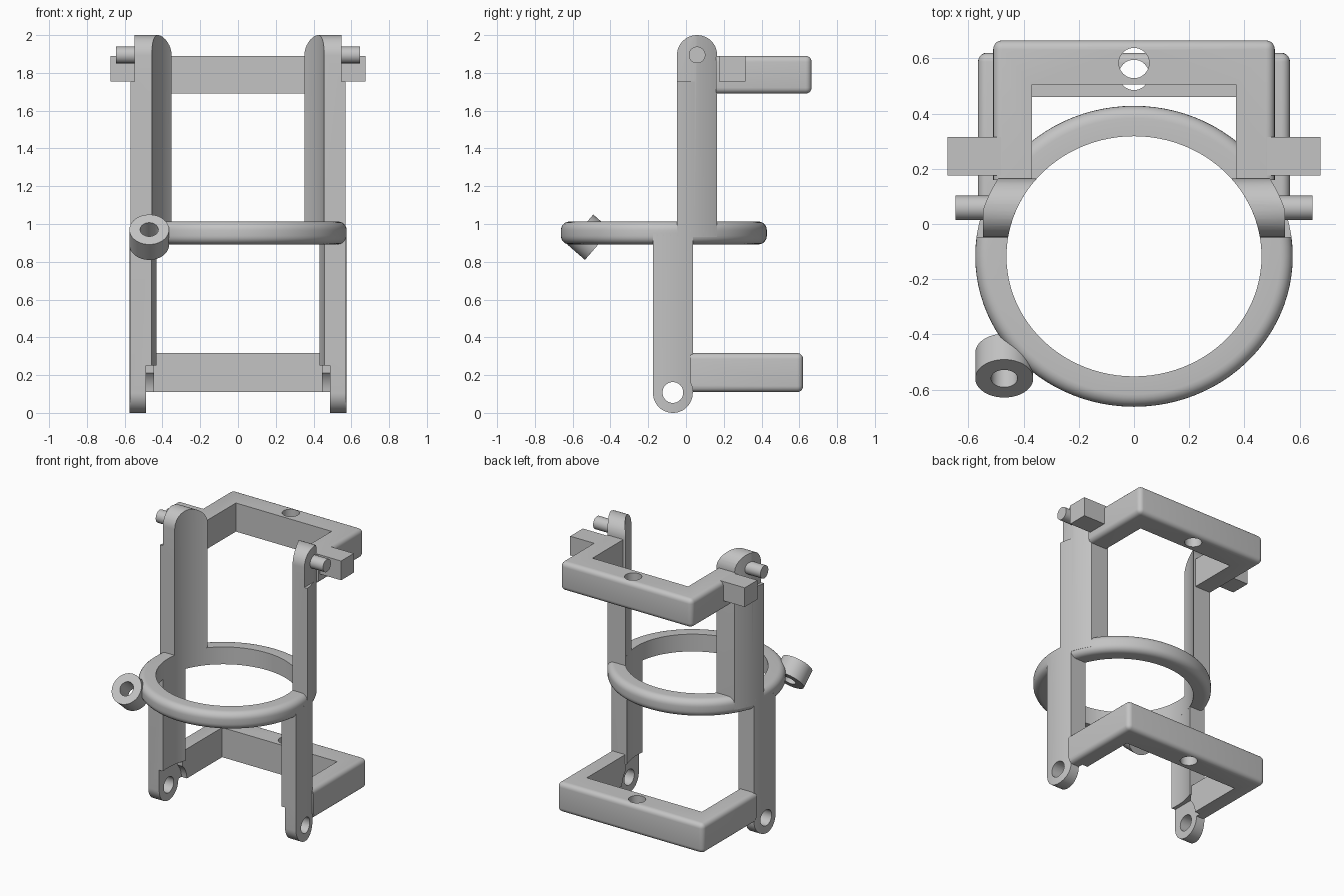
import bpy, bmesh, math

if "Cube" in bpy.data.objects:
    bpy.data.objects.remove(bpy.data.objects["Cube"])

grey = bpy.data.materials.new("plain grey")
grey.diffuse_color = (0.55, 0.55, 0.55, 1)
grey.use_nodes = True
grey.node_tree.nodes["Principled BSDF"].inputs["Base Color"].default_value = grey.diffuse_color

CY = -0.117                       # ring centre in y
OX, OY, IX, IY = 0.575, 0.545, 0.462, 0.435   # ring outer / inner radii


def finish(name, bm):
    bmesh.ops.recalc_face_normals(bm, faces=bm.faces[:])
    me = bpy.data.meshes.new(name)
    bm.to_mesh(me)
    bm.free()
    ob = bpy.data.objects.new(name, me)
    bpy.context.collection.objects.link(ob)
    me.materials.append(grey)
    return ob


def activate(ob):
    bpy.ops.object.select_all(action='DESELECT')
    ob.select_set(True)
    bpy.context.view_layer.objects.active = ob


def smooth(ob):
    activate(ob)
    bpy.ops.object.shade_smooth_by_angle(angle=math.radians(35))


def prism_bm(pts, lo, hi, axis):
    bm = bmesh.new()
    put = (lambda a, b, h: (a, b, h)) if axis == 'z' else (lambda a, b, h: (h, a, b))
    rows = [[bm.verts.new(put(a, b, h)) for a, b in pts] for h in (lo, hi)]
    n = len(pts)
    bm.faces.new(rows[0])
    bm.faces.new(rows[1])
    for i in range(n):
        j = (i + 1) % n
        bm.faces.new((rows[0][i], rows[0][j], rows[1][j], rows[1][i]))
    return bm


def prism(name, pts, lo, hi, axis='z'):
    return finish(name, prism_bm(pts, lo, hi, axis))


def circle(cx, cy, r, n=40, a0=0.0, a1=2 * math.pi, closed=True):
    m = n if closed else n - 1
    return [(cx + r * math.cos(a0 + (a1 - a0) * i / m),
             cy + r * math.sin(a0 + (a1 - a0) * i / m)) for i in range(n)]


def rect(x0, y0, x1, y1):
    return [(x0, y0), (x1, y0), (x1, y1), (x0, y1)]


def boolean(ob, cutter, op='DIFFERENCE'):
    m = ob.modifiers.new("cut", 'BOOLEAN')
    m.operation, m.solver, m.object = op, 'EXACT', cutter
    activate(ob)
    bpy.ops.object.modifier_apply(modifier=m.name)
    bpy.data.objects.remove(cutter, do_unlink=True)


def lathe(name, rows, n=96):
    # rows: (x radius, y radius, z) around a closed cross-section
    bm = bmesh.new()
    loops = []
    for i in range(n):
        a = 2 * math.pi * i / n
        loops.append([bm.verts.new((rx * math.cos(a), ry * math.sin(a), z)) for rx, ry, z in rows])
    k = len(rows)
    for i in range(n):
        p, q = loops[i], loops[(i + 1) % n]
        for j in range(k):
            bm.faces.new((p[j], p[(j + 1) % k], q[(j + 1) % k], q[j]))
    return finish(name, bm)


# Middle ring with rounded outer edges
r = 0.045
arc = [(r * math.cos(t), r * math.sin(t)) for t in [math.pi / 2 * i / 6 for i in range(7)]]
rows = [(IX, IY, 0.892), (IX, IY, 1.013)]
rows += [(OX - r + a, OY - r + a, 1.013 - r + b) for a, b in reversed(arc)]
rows += [(OX - r + a, OY - r + a, 0.892 + r - b) for a, b in arc]
ring = lathe("middle_ring", rows)
ring.location = (0, CY, 0)
smooth(ring)

# Tilted tube on the ring
tube = lathe("cable_tube", [(0.048, 0.048, -0.062), (0.105, 0.105, -0.062),
                            (0.105, 0.105, 0.062), (0.048, 0.048, 0.062)], 48)
tube.location = (-0.47, -0.513, 0.93)
tube.rotation_euler = (math.radians(49), 0, 0)
smooth(tube)


def ring_slice(s, y0, y1, n=16):
    # part of the ring outline between two y positions
    ys = [y0 + (y1 - y0) * i / n for i in range(n + 1)]
    half = lambda rx, ry, y: s * rx * math.sqrt(1 - ((y - CY) / ry) ** 2)
    return [(half(OX, OY, y), y) for y in ys] + [(half(IX, IY, y), y) for y in reversed(ys)]


for s, side in ((-1, "left"), (1, "right")):
    # Upper post: round top, outer recess and hinge pin
    up = prism("upper_post_" + side, ring_slice(s, -0.048, 0.165), 0.93, 2.1)
    dome = circle(0.0585, 1.8935, 0.1065, 25, 0, math.pi, False)
    boolean(up, prism("c", [(-0.048, 0.8), (0.165, 0.8)] + dome, -0.8, 0.8, 'x'), 'INTERSECT')
    boolean(up, prism("c", rect(s * 0.547, -0.3, s * 0.8, 0.4), 1.755, 2.2))
    smooth(up)
    pin = prism("hinge_pin_" + side, circle(0.0585, 1.895, 0.044), s * 0.47, s * 0.647, 'x')
    smooth(pin)
    # Stop block beside the hinge
    prism("stop_block_" + side, rect(s * 0.40, 0.175, s * 0.675, 0.315), 1.755, 1.8895)

    # Lower post: round bottom, inner recess and pin hole
    low = prism("lower_post_" + side, ring_slice(s, -0.175, 0.036), -0.1, 0.95)
    dome = circle(-0.0695, 0.1055, 0.1055, 25, math.pi, 2 * math.pi, False)
    boolean(low, prism("c", dome + [(0.036, 1.2), (-0.175, 1.2)], -0.8, 0.8, 'x'), 'INTERSECT')
    boolean(low, prism("c", rect(s * 0.3, -0.4, s * 0.487, 0.3), -0.2, 0.25))
    boolean(low, prism("c", circle(-0.0695, 0.108, 0.055), s * 0.3, s * 0.8, 'x'))
    smooth(low)


def bracket(name, w, wi, y0, yi, y1, z0, z1, hole_y):
    # U-shaped bar with rounded outer edges and a vertical hole
    pts = [(-w, y0), (-w, y1), (w, y1), (w, y0), (wi, y0), (wi, yi), (-wi, yi), (-wi, y0)]
    bm = prism_bm(pts, z0, z1, 'z')
    bmesh.ops.recalc_face_normals(bm, faces=bm.faces[:])

    def outer(e):
        a, b = (v.co for v in e.verts)
        if a.y < y0 + 1e-4 and b.y < y0 + 1e-4:
            return False
        on_side = abs(abs(a.x) - w) < 1e-4 and abs(a.x - b.x) < 1e-4
        return on_side or (abs(a.y - y1) < 1e-4 and abs(b.y - y1) < 1e-4)

    bmesh.ops.bevel(bm, geom=[e for e in bm.edges if outer(e)], offset=0.032,
                    segments=5, profile=0.5, affect='EDGES')
    ob = finish(name, bm)
    boolean(ob, prism("c", circle(0, hole_y, 0.055), z0 - 0.1, z1 + 0.1))
    return ob


top = bracket("upper_bracket", 0.51, 0.37, 0.16, 0.505, 0.665, 1.69, 1.89, 0.583)
smooth(top)
bottom = bracket("lower_bracket", 0.565, 0.445, 0.025, 0.46, 0.62, 0.11, 0.317, 0.54)
# Clearance for the hinge recess on the lower arms
for s in (-1, 1):
    boolean(bottom, prism("c", circle(-0.0695, 0.108, 0.14), s * 0.3, s * 0.487, 'x'))
    boolean(bottom, prism("c", circle(-0.0695, 0.108, 0.106), s * 0.3, s * 0.8, 'x'))
smooth(bottom)
